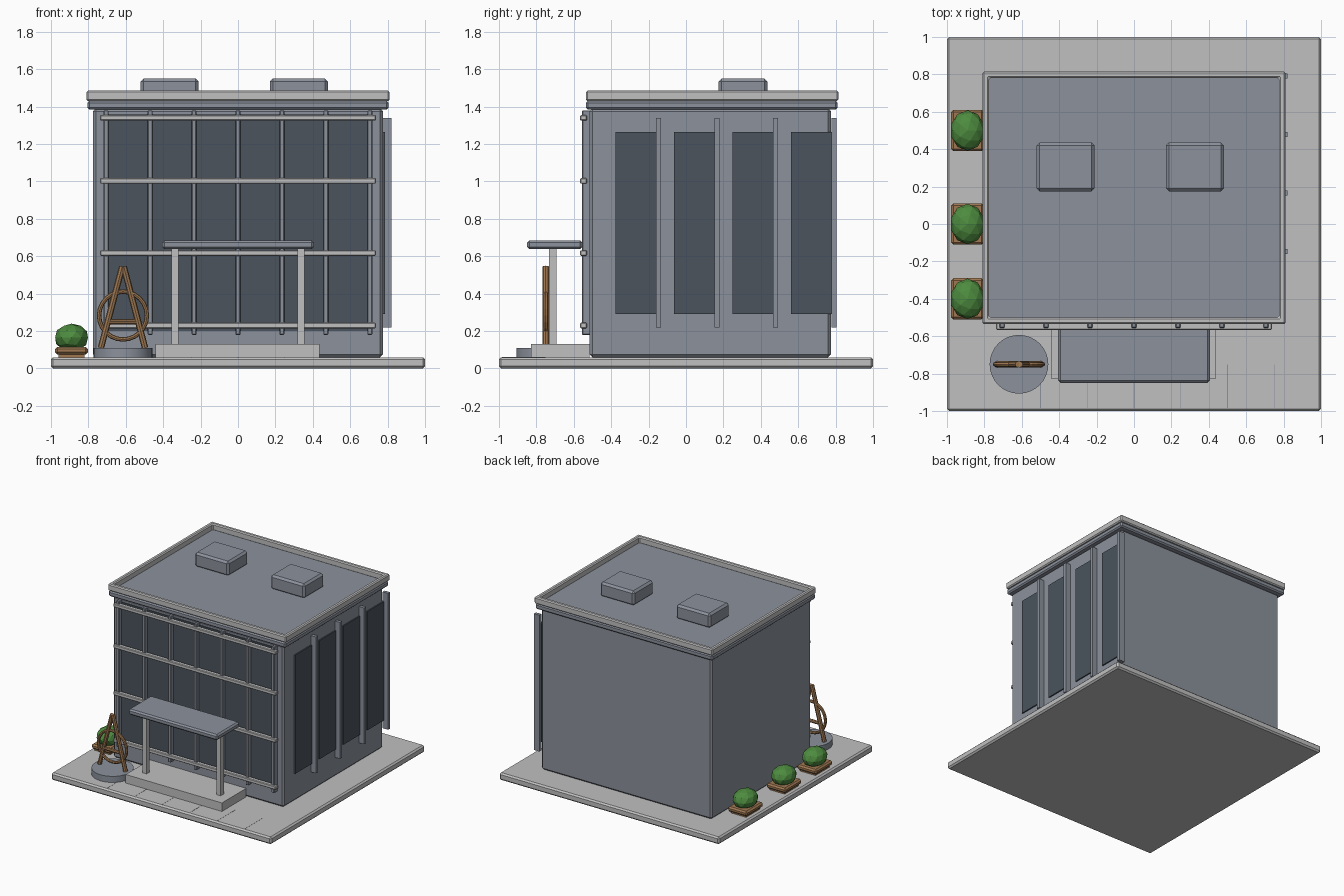
import bpy, math
from mathutils import Vector

if "Cube" in bpy.data.objects:
    bpy.data.objects.remove(bpy.data.objects["Cube"])


def material(name, rgb):
    m = bpy.data.materials.new(name)
    m.diffuse_color = (*rgb, 1)
    m.use_nodes = True
    m.node_tree.nodes["Principled BSDF"].inputs["Base Color"].default_value = m.diffuse_color
    return m


CONCRETE = material("pale_concrete", (0.53, 0.53, 0.53))
WALL = material("blue_grey_wall", (0.26, 0.285, 0.335))
GLASS = material("dark_glass", (0.07, 0.088, 0.11))
WOOD = material("brown_wood", (0.35, 0.19, 0.085))
LEAF = material("leaf_green", (0.075, 0.26, 0.05))


def add_bevel(ob, width):
    mod = ob.modifiers.new("bevel", 'BEVEL')
    mod.width, mod.segments, mod.limit_method = width, 1, 'ANGLE'


def box(name, x, y, z, mat, bevel=0.0):
    """Box from (min, max) ranges on each axis."""
    bpy.ops.mesh.primitive_cube_add(size=1)
    ob = bpy.context.object
    ob.name = name
    for v in ob.data.vertices:
        v.co = [r[0] if c < 0 else r[1] for c, r in zip(v.co, (x, y, z))]
    ob.data.materials.append(mat)
    if bevel:
        add_bevel(ob, bevel)
    return ob


def rod(name, a, b, radius, mat):
    """Eight-sided rod between two points."""
    a, b = Vector(a), Vector(b)
    bpy.ops.mesh.primitive_cylinder_add(vertices=8, radius=radius,
                                        depth=(b - a).length, location=(a + b) / 2)
    ob = bpy.context.object
    ob.name = name
    ob.rotation_euler = (b - a).to_track_quat('Z', 'Y').to_euler()
    ob.data.materials.append(mat)
    return ob


# Ground slab with paving joints
box("ground_slab", (-1, 1), (-1, 1), (0, 0.06), CONCRETE, 0.012)
for i in range(-2, 4):
    x = i * 0.25
    box("paving_joint", (x - 0.002, x + 0.002), (-0.985, -0.75), (0.055, 0.061), WALL)

# Main block and roof
box("building_body", (-0.775, 0.775), (-0.515, 0.775), (0.06, 1.39), WALL, 0.015)
box("roof_slab", (-0.805, 0.805), (-0.535, 0.81), (1.385, 1.43), WALL, 0.01)

# Parapet: a frame of four rails around a recessed roof
bpy.ops.mesh.primitive_cube_add(size=1)
parapet = bpy.context.object
parapet.name = "parapet"
bpy.data.objects.remove(parapet)
OX, Y0, Y1, T = 0.81, -0.535, 0.815, 0.035
frame = [(-OX, Y0), (OX, Y0), (OX, Y1), (-OX, Y1)]
inner = [(-OX + T, Y0 + T), (OX - T, Y0 + T), (OX - T, Y1 - T), (-OX + T, Y1 - T)]
verts = [(x, y, z) for z in (1.43, 1.485) for ring in (frame, inner) for x, y in ring]
faces = []
for i in range(4):
    j = (i + 1) % 4
    faces += [(i, j, 8 + j, 8 + i), (4 + j, 4 + i, 12 + i, 12 + j),
              (8 + i, 8 + j, 12 + j, 12 + i), (j, i, 4 + i, 4 + j)]
mesh = bpy.data.meshes.new("parapet")
mesh.from_pydata(verts, [], faces)
mesh.materials.append(CONCRETE)
parapet = bpy.data.objects.new("parapet", mesh)
bpy.context.collection.objects.link(parapet)
add_bevel(parapet, 0.008)
box("roof_deck", (-0.78, 0.78), (-0.505, 0.785), (1.42, 1.437), WALL)

for x in (-0.365, 0.325):
    box("roof_unit", (x - 0.155, x + 0.155), (0.175, 0.435), (1.43, 1.55), WALL, 0.016)

# Front curtain wall: glass, uprights and rails
box("front_glass", (-0.7, 0.7), (-0.522, -0.5), (0.2, 1.36), GLASS)
for i in range(7):
    x = -0.705 + i * 0.235
    box("upright", (x - 0.013, x + 0.013), (-0.556, -0.51), (0.18, 1.38), WALL, 0.004)
for z in (0.23, 0.617, 1.003, 1.34):
    box("rail", (-0.738, 0.738), (-0.566, -0.53), (z - 0.015, z + 0.015), CONCRETE, 0.005)

# Right side windows and fins
for i in range(4):
    y = -0.377 + i * 0.3125
    box("side_window", (0.765, 0.785), (y, y + 0.22), (0.29, 1.265), GLASS)
    box("side_fin", (0.77, 0.82), (y + 0.217, y + 0.244), (0.22, 1.34), WALL)

# Entrance: step, posts and canopy
box("entrance_step", (-0.44, 0.435), (-0.83, -0.515), (0.06, 0.13), CONCRETE)
for x in (-0.337, 0.337):
    box("canopy_post", (x - 0.019, x + 0.019), (-0.733, -0.693), (0.13, 0.65), CONCRETE)
box("canopy", (-0.405, 0.405), (-0.85, -0.555), (0.638, 0.685), WALL, 0.012)

# Sculpture on a round plinth
SX, SY = -0.615, -0.75
bpy.ops.mesh.primitive_cylinder_add(vertices=32, radius=0.157, depth=0.05,
                                    location=(SX, SY, 0.085))
plinth = bpy.context.object
plinth.name = "sculpture_plinth"
plinth.data.materials.append(WALL)
bpy.ops.object.shade_smooth_by_angle()
for s in (-1, 1):
    rod("sculpture_leg", (SX + s * 0.118, SY, 0.11), (SX + s * 0.004, SY, 0.545), 0.017, WOOD)
rod("sculpture_crossbar", (SX - 0.085, SY, 0.25), (SX + 0.085, SY, 0.25), 0.014, WOOD)
bpy.ops.mesh.primitive_torus_add(location=(SX, SY, 0.283), rotation=(math.pi / 2, 0, 0),
                                 major_radius=0.128, minor_radius=0.012,
                                 major_segments=24, minor_segments=8)
ring = bpy.context.object
ring.name = "sculpture_ring"
ring.data.materials.append(WOOD)

# Planters with faceted bushes
for y in (0.5, 0, -0.4):
    box("planter", (-0.978, -0.803), (y - 0.11, y + 0.11), (0.075, 0.115), WOOD, 0.012)
    box("planter_foot", (-0.96, -0.82), (y - 0.09, y + 0.09), (0.06, 0.08), WOOD)
    bpy.ops.mesh.primitive_ico_sphere_add(subdivisions=2, radius=1, location=(-0.89, y, 0.165))
    bush = bpy.context.object
    bush.name = "bush"
    bush.scale = (0.092, 0.108, 0.075)
    bush.data.materials.append(LEAF)
